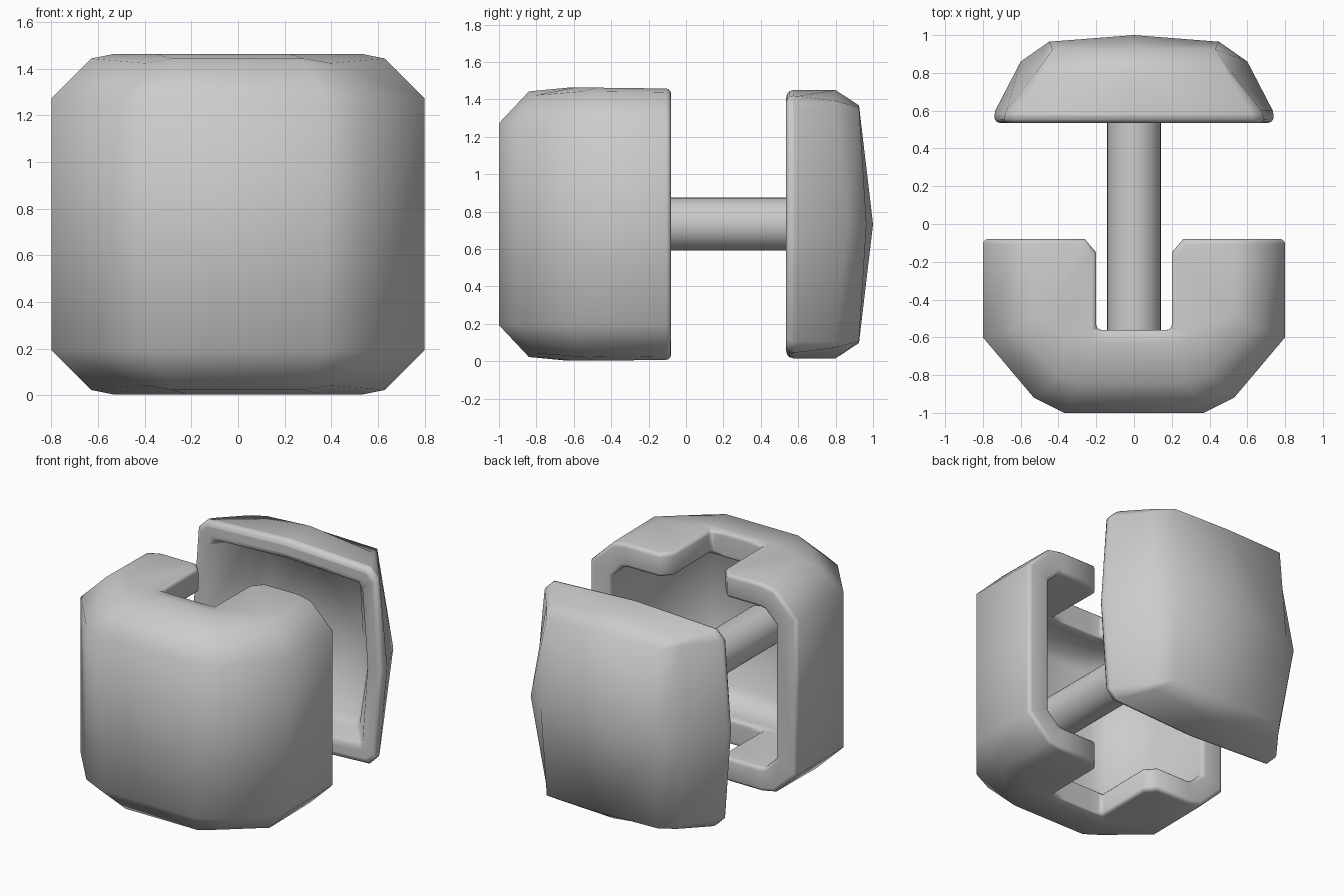
import bpy, bmesh, math
from mathutils import Vector

if "Cube" in bpy.data.objects:
    bpy.data.objects.remove(bpy.data.objects["Cube"])

ZC = 0.733  # height of the central axis


def finish(ob):
    bpy.ops.object.select_all(action='DESELECT')
    ob.select_set(True)
    bpy.context.view_layer.objects.active = ob
    bpy.ops.object.shade_smooth_by_angle(angle=math.radians(70))


def shell(name, rings, closed, tips, inside, thickness, bevel):
    """Loft rings of points into a surface, thicken it if asked, round the rim."""
    bm = bmesh.new()
    vs = [[bm.verts.new((x, y, z + ZC)) for x, y, z in r] for r in rings]
    n = len(rings[0])
    for a, b in zip(vs, vs[1:]):
        for i in range(n if closed else n - 1):
            j = (i + 1) % n
            bm.faces.new((a[i], a[j], b[j], b[i]))
    # close the ends with four panels meeting at a tip
    for y, r in tips:
        t = bm.verts.new((0, y, ZC))
        for i in range(0, n, 3):
            bm.faces.new([vs[r][(i + k) % n] for k in range(4)] + [t])
    bmesh.ops.remove_doubles(bm, verts=bm.verts, dist=.0005)
    bmesh.ops.recalc_face_normals(bm, faces=bm.faces)
    if thickness:
        c = Vector(inside)
        if sum(f.normal.dot(f.calc_center_median() - c) for f in bm.faces) < 0:
            bmesh.ops.reverse_faces(bm, faces=bm.faces)
    me = bpy.data.meshes.new(name)
    bm.to_mesh(me)
    bm.free()
    ob = bpy.data.objects.new(name, me)
    bpy.context.collection.objects.link(ob)
    if thickness:
        s = ob.modifiers.new("thickness", 'SOLIDIFY')
        s.thickness, s.offset, s.use_even_offset = thickness, -1, True
    b = ob.modifiers.new("rim", 'BEVEL')
    b.width, b.segments = bevel, 3
    b.limit_method, b.angle_limit = 'ANGLE', math.radians(65)
    finish(ob)


# Front cup: U-shaped outlines stacked from the wall to the notch edge
levels = [
    [(.80, -.08, .54), (.80, -.60, .54), (.53, -.92, .54), (.37, -1.0, .54)],
    [(.63, -.08, .705), (.63, -.55, .71), (.40, -.80, .69), (.28, -.84, .71)],
    [(.53, -.08, .725), (.53, -.48, .73), (.36, -.60, .73), (.22, -.63, .73)],
    [(.26, -.08, .725), (.20, -.15, .725), (.20, -.56, .73), (.10, -.56, .73)],
]


def u_ring(half, s):
    right = [(x, y, z * s) for x, y, z in half]
    return right + [(-x, y, z) for x, y, z in reversed(right)]


cup = [u_ring(l, -1) for l in reversed(levels)] + [u_ring(l, 1) for l in levels]
shell("front_cup", cup, False, [], (0, -.4, ZC), .165, .065)


# Back cap: rings given by side middle, corner and top middle
def cap_ring(sx, sy, cx, cy, cz, ty, tz, k):
    def q(a, b):
        pts = [(sx, sy, 0), (cx, cy, cz - k), (cx - k, cy, cz), (0, ty, tz)]
        return [(x * a, y, z * b) for x, y, z in pts]
    return (q(1, 1) + q(-1, 1)[::-1][1:] + q(-1, -1)[1:] + q(1, -1)[::-1][1:-1])


cap = [
    # inner surface, deep end to rim
    cap_ring(.36, .87, .35, .83, .53, .83, .54, 0),
    cap_ring(.48, .79, .43, .73, .56, .73, .58, .03),
    cap_ring(.63, .535, .59, .535, .56, .535, .58, .03),
    # outer surface, rim to back
    cap_ring(.745, .535, .70, .535, .69, .535, .717, .06),
    cap_ring(.735, .60, .675, .60, .685, .60, .717, .06),
    cap_ring(.60, .86, .52, .80, .66, .80, .717, .03),
    cap_ring(.45, .965, .43, .925, .625, .925, .635, 0),
]
shell("back_cap", cap, True, [(.90, 0), (1.0, -1)], (0, .6, ZC), 0, .04)

# Connecting rod
y0, y1 = -.90, .65
bpy.ops.mesh.primitive_cylinder_add(vertices=32, radius=.142, depth=y1 - y0,
                                    location=(0, (y0 + y1) / 2, ZC),
                                    rotation=(math.pi / 2, 0, 0))
rod = bpy.context.object
rod.name = "connecting_rod"
finish(rod)
